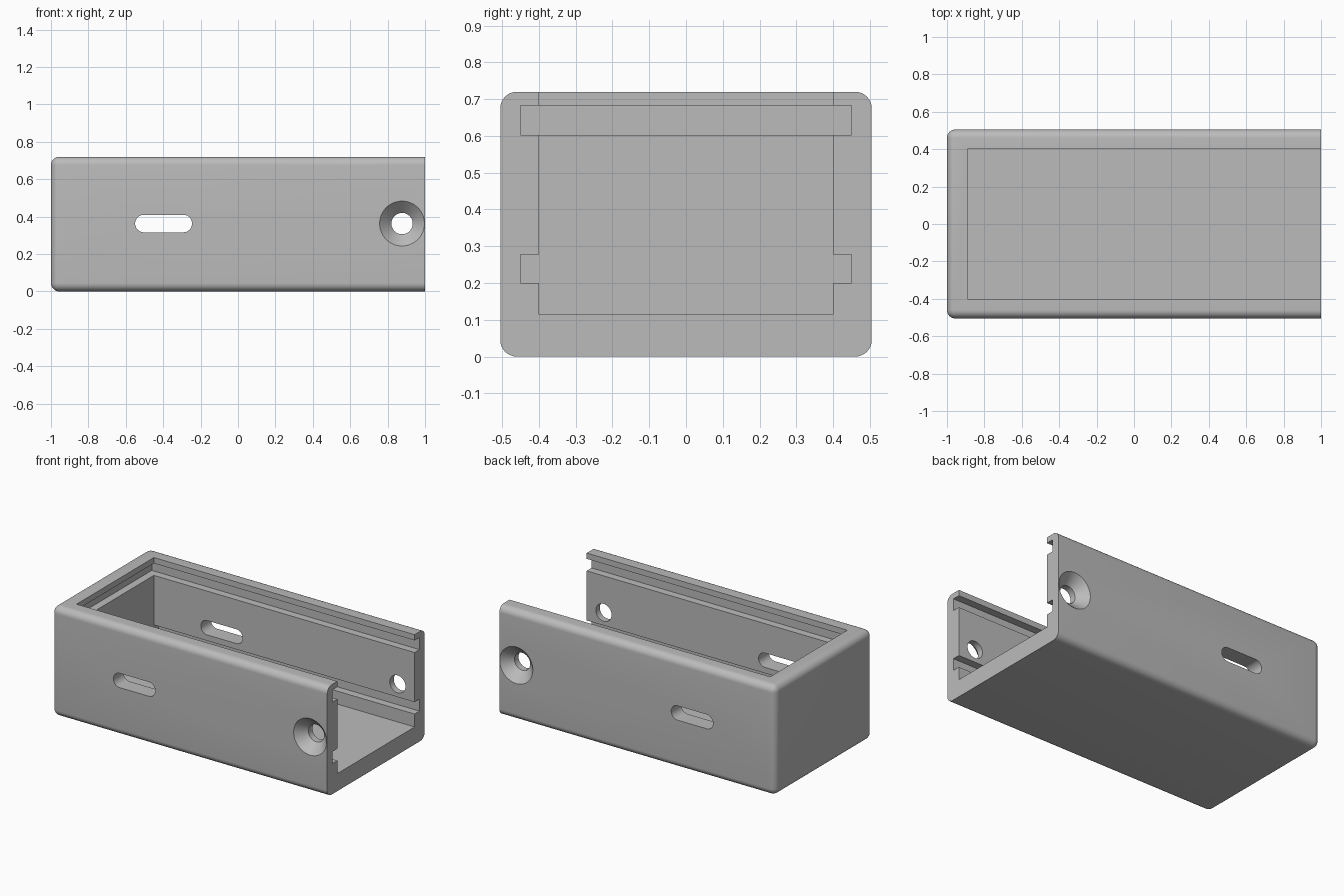
import bpy
import bmesh
from math import pi, cos, sin
from mathutils import Vector

cube = bpy.data.objects.get("Cube")
if cube:
    bpy.data.objects.remove(cube, do_unlink=True)

HALF_W, HEIGHT = 0.505, 0.72
INNER_W, FLOOR, END = 0.4, 0.115, -0.89
HOLE_Z = 0.363

grey = bpy.data.materials.new("plain grey")
grey.use_nodes = True
colour = (0.5, 0.5, 0.5, 1)
grey.diffuse_color = colour
grey.node_tree.nodes["Principled BSDF"].inputs["Base Color"].default_value = colour


def make(name, bm):
    bmesh.ops.recalc_face_normals(bm, faces=bm.faces)
    mesh = bpy.data.meshes.new(name)
    bm.to_mesh(mesh)
    bm.free()
    obj = bpy.data.objects.new(name, mesh)
    bpy.context.collection.objects.link(obj)
    mesh.materials.append(grey)
    return obj


def box(x0, x1, y0, y1, z0, z1):
    bm = bmesh.new()
    bmesh.ops.create_cube(bm, size=1)
    for v in bm.verts:
        v.co = Vector(((x0, x1)[v.co.x > 0], (y0, y1)[v.co.y > 0], (z0, z1)[v.co.z > 0]))
    return bm


def loft(rings):
    """Closed solid through stacked outlines of equal length."""
    bm = bmesh.new()
    loops = [[bm.verts.new(p) for p in ring] for ring in rings]
    for a, b in zip(loops, loops[1:]):
        for i in range(len(a)):
            j = (i + 1) % len(a)
            bm.faces.new((a[i], a[j], b[j], b[i]))
    bm.faces.new(loops[0])
    bm.faces.new(loops[-1])
    return bm


def outline(cx, y, radius, stretch=0.0, n=48):
    """Circle or slot outline in the xz plane."""
    pts = []
    for i in range(n):
        a = 2 * pi * (i + 0.5) / n - pi / 2
        side = stretch if i < n // 2 else -stretch
        pts.append((cx + side + radius * cos(a), y, HOLE_Z + radius * sin(a)))
    return pts


# Outer block, rounded everywhere except around the open end
bm = box(-1, 1, -HALF_W, HALF_W, 0, HEIGHT)
edges = [e for e in bm.edges if not all(v.co.x > 0.9 for v in e.verts)]
bmesh.ops.bevel(bm, geom=edges, offset=0.045, segments=8, profile=0.5, affect='EDGES')
body = make("enclosure_body", bm)

cutters = []
# Cavity, open at the top and at the right-hand end
cutters.append(make("cavity_cutter", box(END, 1.2, -INNER_W, INNER_W, FLOOR, 1)))
# Lid groove running round three sides, and lower grooves along the side walls
cutters.append(make("lid_groove_cutter", box(-0.94, 1.2, -0.45, 0.45, 0.603, 0.682)))
cutters.append(make("lower_groove_cutter", box(END, 1.2, -0.45, 0.45, 0.2, 0.278)))
# Slot through both side walls
cutters.append(make("slot_cutter", loft([outline(-0.398, y, 0.047, 0.105) for y in (-1, 1)])))
# Screw hole through both walls, countersunk on each outside
r, big, depth, lip = 0.057, 0.12, 0.063, 0.01
seat = HALF_W - depth
profile = [(-HALF_W - lip, big + lip), (-seat, r), (seat, r), (HALF_W + lip, big + lip)]
cutters.append(make("screw_hole_cutter", loft([outline(0.877, y, rad) for y, rad in profile])))

bpy.ops.object.select_all(action='DESELECT')
body.select_set(True)
bpy.context.view_layer.objects.active = body
for cutter in cutters:
    cutter.hide_render = True
    mod = body.modifiers.new(cutter.name, 'BOOLEAN')
    mod.operation = 'DIFFERENCE'
    mod.solver = 'EXACT'
    mod.object = cutter
    bpy.ops.object.modifier_apply(modifier=mod.name)
    bpy.data.objects.remove(cutter, do_unlink=True)

bpy.ops.object.shade_smooth_by_angle(angle=pi / 6)
